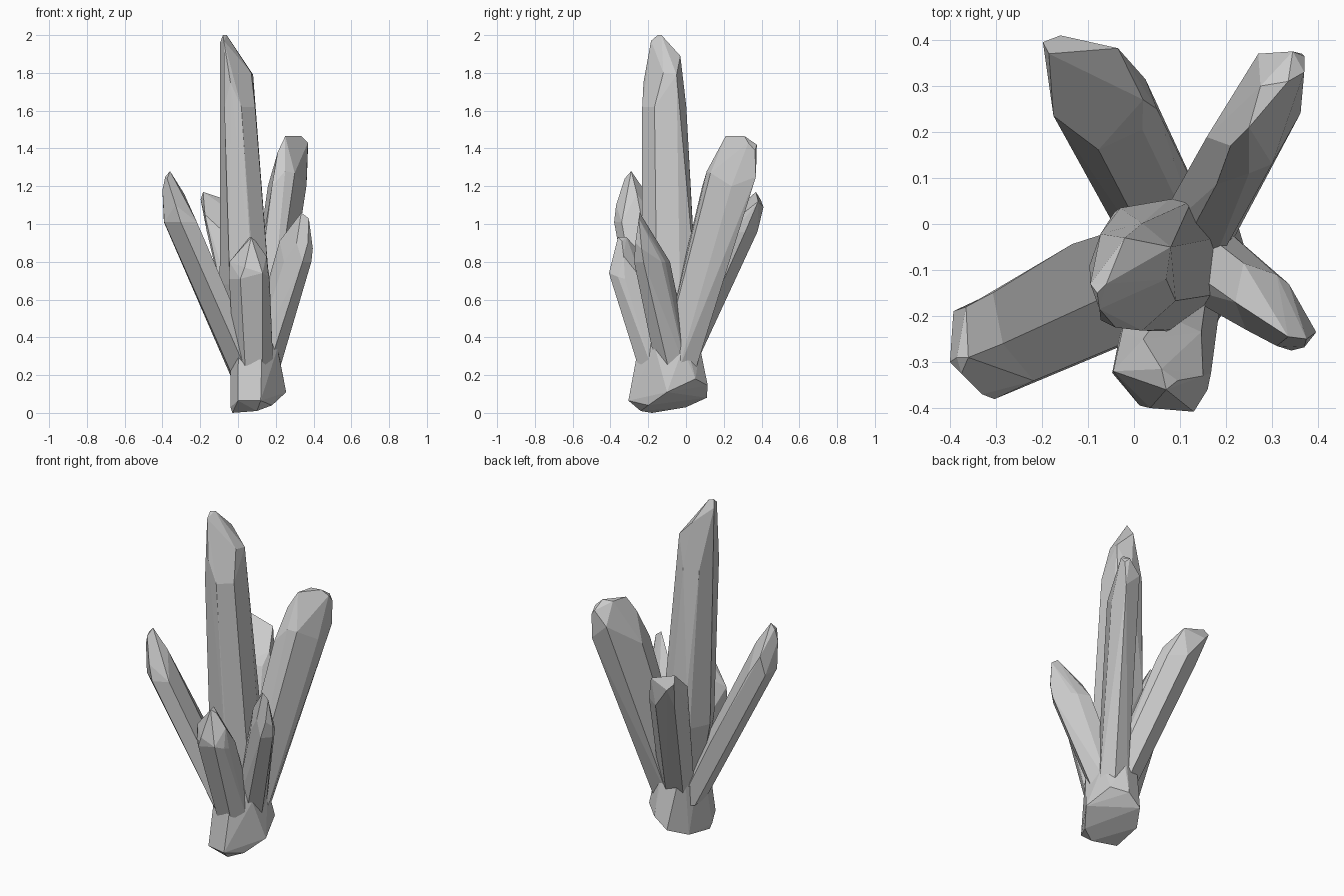
import bpy, bmesh
from math import cos, sin, tau, radians


def ring(cx, cy, z, a, b, yaw, sides, phase):
    """Level polygon with half-widths a (along yaw) and b (across it)."""
    c, s = cos(radians(yaw)), sin(radians(yaw))
    pts = []
    for i in range(sides):
        t = tau * (i + phase) / sides
        u, v = a * cos(t) * 1.05, b * sin(t) * 1.05
        pts.append((cx + u * c - v * s, cy + u * s + v * c, z))
    return pts


def crystal(name, rings, tips, yaw=0, sides=7, phase=0.5):
    """Faceted solid wrapped around a few level rings and cut tip corners."""
    bm = bmesh.new()
    pts = list(tips)
    for r in rings:
        pts += ring(*r, yaw, sides, phase)
    for p in pts:
        bm.verts.new(p)
    res = bmesh.ops.convex_hull(bm, input=bm.verts)
    loose = {g for g in res["geom_interior"] + res["geom_unused"]
             if isinstance(g, bmesh.types.BMVert)}
    bmesh.ops.delete(bm, geom=list(loose), context='VERTS')
    bmesh.ops.dissolve_limit(bm, angle_limit=radians(6), verts=bm.verts, edges=bm.edges)
    bmesh.ops.recalc_face_normals(bm, faces=bm.faces)
    me = bpy.data.meshes.new(name)
    bm.to_mesh(me)
    bm.free()
    ob = bpy.data.objects.new(name, me)
    bpy.context.collection.objects.link(ob)


# Tilted, broken-off root
crystal("root_base",
        [(0.1, -0.09, 0.34, 0.115, 0.16), (0.075, -0.09, 0.5, 0.11, 0.13)],
        [(-0.03, -0.18, 0.0), (0.1, -0.24, 0.01), (0.18, -0.2, 0.04),
         (0.255, -0.1, 0.11), (0.21, 0.05, 0.18), (0.13, 0.115, 0.145),
         (0.05, 0.11, 0.08), (-0.02, 0.0, 0.03), (-0.04, -0.19, 0.03),
         (0.0, -0.28, 0.065), (0.12, -0.305, 0.065)])

# Tall central crystal with a slanted top
crystal("main_crystal",
        [(0.08, -0.09, 0.38, 0.115, 0.135), (0.045, -0.09, 0.68, 0.135, 0.14),
         (-0.006, -0.115, 1.62, 0.102, 0.114)],
        [(-0.08, -0.15, 2.0), (-0.06, -0.13, 2.0), (-0.095, -0.13, 1.96),
         (-0.075, -0.185, 1.97), (-0.02, -0.03, 1.89), (0.08, -0.05, 1.79),
         (0.07, -0.12, 1.8), (-0.04, -0.225, 1.75),
         (-0.03, 0.035, 0.9), (0.125, 0.05, 0.7), (0.175, -0.02, 0.65)])

# Left front crystal
crystal("left_front_crystal",
        [(0.045, -0.11, 0.2, 0.08, 0.125), (-0.13, -0.17, 0.6, 0.095, 0.128),
         (-0.305, -0.265, 1.01, 0.09, 0.116)],
        [(-0.36, -0.29, 1.28), (-0.385, -0.29, 1.25), (-0.375, -0.325, 1.24),
         (-0.40, -0.30, 1.18), (-0.365, -0.18, 1.12), (-0.285, -0.26, 1.16),
         (-0.33, -0.37, 1.1)],
        yaw=205, sides=6, phase=0)

# Right back crystal
crystal("right_back_crystal",
        [(0.115, -0.05, 0.22, 0.11, 0.085), (0.26, 0.215, 1.2, 0.145, 0.08)],
        [(0.25, 0.21, 1.465), (0.335, 0.31, 1.465), (0.275, 0.3, 1.465),
         (0.345, 0.375, 1.42), (0.37, 0.365, 1.39), (0.37, 0.33, 1.43),
         (0.27, 0.37, 1.34), (0.21, 0.17, 1.38), (0.25, 0.11, 1.28),
         (0.365, 0.37, 1.25), (0.3, 0.13, 1.27)],
        yaw=58, sides=6, phase=0)

# Right front crystal
crystal("right_front_crystal",
        [(0.12, -0.06, 0.22, 0.1, 0.085), (0.29, -0.18, 0.8, 0.113, 0.065)],
        [(0.335, -0.245, 1.06), (0.375, -0.25, 1.03), (0.31, -0.23, 1.03),
         (0.396, -0.235, 0.87), (0.37, -0.268, 0.9), (0.22, -0.17, 0.91),
         (0.31, -0.265, 0.9), (0.31, -0.11, 0.8)],
        yaw=-43, sides=6)

# Short front crystal
crystal("front_crystal",
        [(0.085, -0.15, 0.22, 0.1, 0.1), (0.06, -0.3, 0.71, 0.1, 0.105)],
        [(0.07, -0.36, 0.93), (0.06, -0.315, 0.93), (0.095, -0.34, 0.91),
         (0.15, -0.33, 0.83), (-0.045, -0.32, 0.8), (0.02, -0.25, 0.86),
         (0.13, -0.408, 0.74), (0.035, -0.4, 0.77), (0.16, -0.36, 0.72)],
        yaw=-90)

# Left back crystal with a steep inner facet
crystal("left_back_crystal",
        [(0.085, -0.04, 0.26, 0.09, 0.09), (-0.07, 0.27, 0.96, 0.105, 0.1)],
        [(-0.185, 0.37, 1.17), (-0.198, 0.395, 1.13), (-0.16, 0.41, 1.09),
         (-0.035, 0.382, 1.12), (-0.175, 0.235, 1.05), (0.02, 0.27, 1.03),
         (-0.09, 0.38, 0.98), (0.05, 0.25, 0.95)],
        yaw=115, sides=6)
